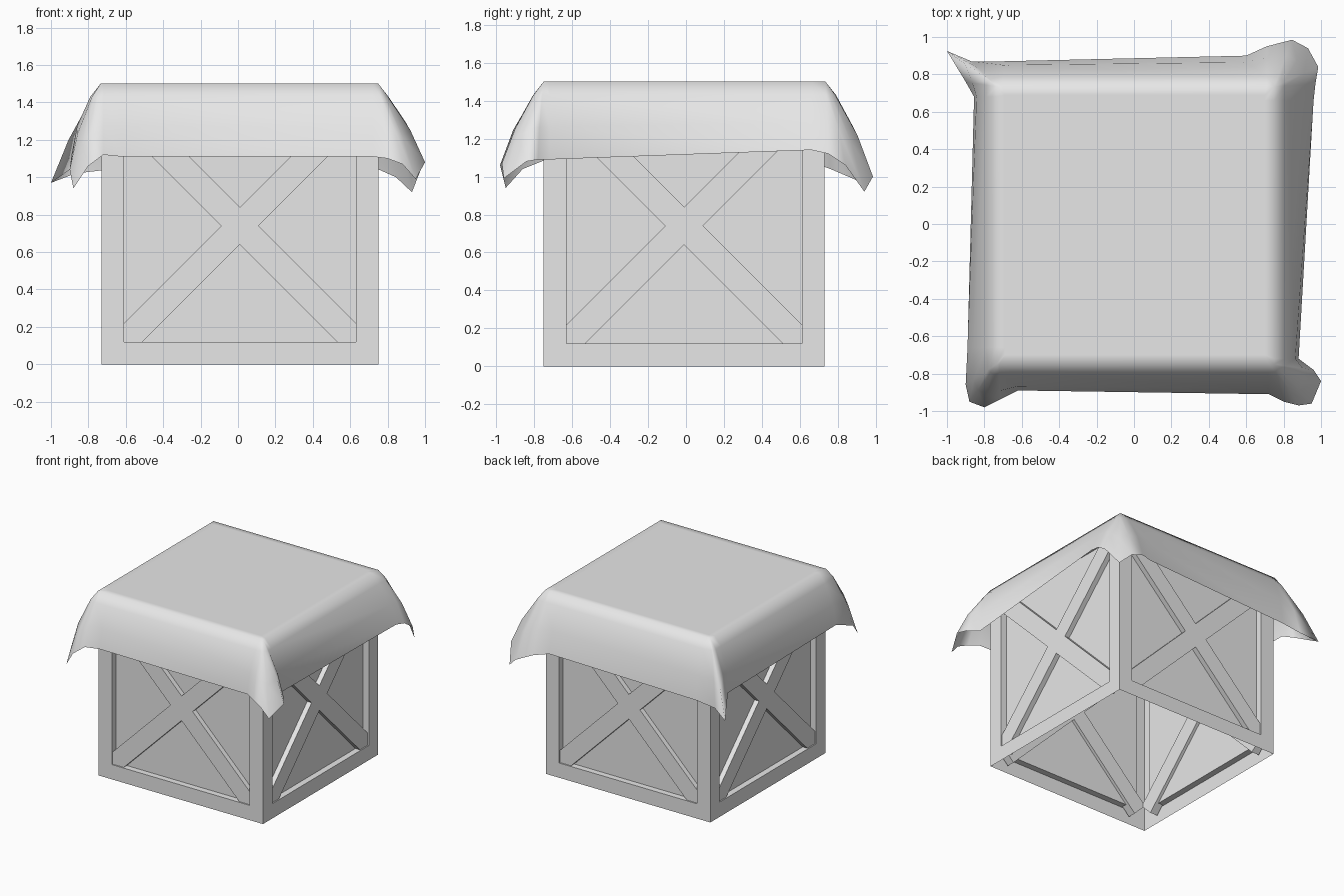
import bpy, bmesh, math
from mathutils import Matrix, Vector

default = bpy.data.objects.get("Cube")
if default:
    bpy.data.objects.remove(default, do_unlink=True)

SIZE, RAIL, RECESS = 1.48, 0.12, 0.05
HALF = SIZE / 2
CENTRE = Vector((0.01, -0.01, HALF))

grey = bpy.data.materials.new("plain_grey")
grey.use_nodes = True
grey.diffuse_color = (0.8, 0.8, 0.8, 1)
grey.node_tree.nodes["Principled BSDF"].inputs["Base Color"].default_value = (0.8, 0.8, 0.8, 1)


def add_object(name, bm):
    mesh = bpy.data.meshes.new(name)
    bm.to_mesh(mesh)
    bm.free()
    mesh.materials.append(grey)
    obj = bpy.data.objects.new(name, mesh)
    bpy.context.collection.objects.link(obj)
    return obj


# Crate shell: open underneath, each side inset and pushed inwards as a panel
bm = bmesh.new()
bmesh.ops.create_cube(bm, size=SIZE, matrix=Matrix.Translation(CENTRE))
bm.normal_update()
bottom = [f for f in bm.faces if f.normal.z < -0.5]
bmesh.ops.delete(bm, geom=bottom, context="FACES_ONLY")
panels = [f for f in bm.faces if abs(f.normal.z) < 0.5]
bmesh.ops.inset_individual(bm, faces=panels, thickness=RAIL, use_even_offset=True)
for panel in panels:
    # a duplicate inset ring becomes the recess walls
    bmesh.ops.inset_individual(bm, faces=[panel], thickness=0)
    shift = panel.normal * -RECESS
    bmesh.ops.translate(bm, verts=panel.verts[:], vec=shift)
add_object("crate_shell", bm)

# Crossed braces on the four sides, slightly behind the frame
BRACE_FRONT, BRACE_BACK = 0.01, 0.075
depth = BRACE_BACK - BRACE_FRONT
for index, side in enumerate(("front", "left", "back", "right")):
    bm = bmesh.new()
    turn = Matrix.Translation(CENTRE) @ Matrix.Rotation(index * math.pi / 2, 4, "Z")
    for slope in (-1, 1):
        place = (turn
                 @ Matrix.Translation((0, -HALF + BRACE_FRONT + depth / 2, 0))
                 @ Matrix.Rotation(slope * math.pi / 4, 4, "Y")
                 @ Matrix.Diagonal((1.79, depth, 0.141, 1)))
        bmesh.ops.create_cube(bm, size=1, matrix=place)
    add_object(side + "_cross_brace", bm)

# Cloth hem, running counter-clockwise from the front edge
hem = [
    # front edge, front corner at +x
    (-0.62, -0.89, 1.11), (0.72, -0.91, 1.11), (0.8, -0.95, 1.1),
    (0.88, -0.97, 1.07), (0.95, -0.96, 0.99), (1.0, -0.84, 1.08),
    (0.96, -0.78, 1.09), (0.88, -0.72, 1.09),
    # edge at +x, back corner at +x
    (0.96, 0.66, 1.14), (0.97, 0.75, 1.12), (0.985, 0.84, 1.06),
    (0.93, 0.94, 0.92), (0.845, 0.985, 1.0), (0.71, 0.95, 1.06),
    # back edge, back corner at -x
    (0.6, 0.9, 1.08), (-0.7, 0.87, 1.04), (-0.87, 0.87, 1.02),
    (-1.0, 0.925, 0.97), (-0.9, 0.76, 1.04), (-0.855, 0.68, 1.07),
    # edge at -x, front corner at -x
    (-0.89, -0.66, 1.12), (-0.9, -0.86, 1.04), (-0.88, -0.95, 0.94),
    (-0.8, -0.98, 1.06), (-0.72, -0.94, 1.12),
]


def clamp(v, low, high):
    return max(low, min(high, v))


def cloth_column(point):
    """Points from the flat top, over the shoulder, down to the hem."""
    tip = Vector(point)
    edge = Vector((clamp(tip.x, -0.735, 0.75), clamp(tip.y, -0.75, 0.735), 1.5))
    out = Vector((tip.x - edge.x, tip.y - edge.y, 0)).normalized()
    inner = Vector((clamp(edge.x, -0.69, 0.7), clamp(edge.y, -0.7, 0.69), 1.5))
    shoulder = edge + out * 0.055 - Vector((0, 0, 0.07))
    middle = shoulder.lerp(tip, 0.5) + out * 0.02
    return [inner, edge, shoulder, middle, tip]


bm = bmesh.new()
columns = [[bm.verts.new(p) for p in cloth_column(point)] for point in hem]
for a, b in zip(columns, columns[1:] + columns[:1]):
    for k in range(len(a) - 1):
        bm.faces.new((a[k], a[k + 1], b[k + 1], b[k]))
bm.faces.new([c[0] for c in columns])
bmesh.ops.remove_doubles(bm, verts=bm.verts[:], dist=0.0005)
bmesh.ops.recalc_face_normals(bm, faces=bm.faces[:])
for face in bm.faces:
    face.smooth = True
add_object("draped_cloth", bm)
